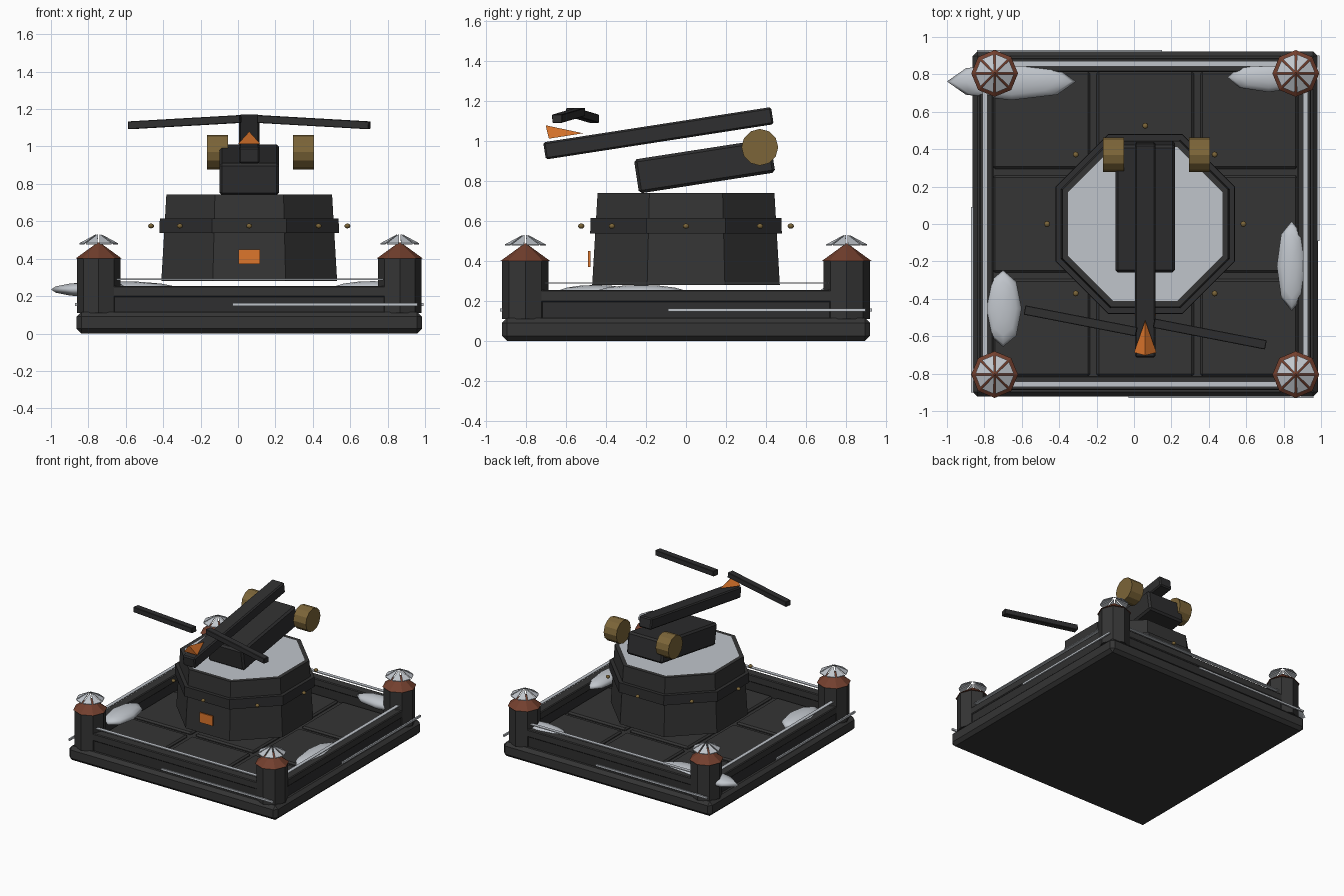
import bpy, bmesh, math
from mathutils import Vector, Matrix

cube = bpy.data.objects.get("Cube")
if cube:
    bpy.data.objects.remove(cube, do_unlink=True)

CX = 0.06  # platform centre in x


def material(name, rgb):
    m = bpy.data.materials.new(name)
    m.use_nodes = True
    m.diffuse_color = (*rgb, 1)
    m.node_tree.nodes["Principled BSDF"].inputs["Base Color"].default_value = (*rgb, 1)
    return m


STONE = material("dark stone", (0.035, 0.035, 0.035))
METAL = material("black metal", (0.028, 0.028, 0.029))
SNOW = material("snow", (0.53, 0.56, 0.6))
ROOF = material("rust roof", (0.17, 0.05, 0.027))
BRASS = material("brass", (0.2, 0.13, 0.04))
ORANGE = material("orange", (0.72, 0.18, 0.025))


def finish(name, bm, *mats):
    bmesh.ops.recalc_face_normals(bm, faces=bm.faces)
    me = bpy.data.meshes.new(name)
    bm.to_mesh(me)
    bm.free()
    for m in mats:
        me.materials.append(m)
    ob = bpy.data.objects.new(name, me)
    bpy.context.collection.objects.link(ob)
    return ob


def box(name, loc, size, mat, rot=(0, 0, 0), bevel=0):
    bm = bmesh.new()
    bmesh.ops.create_cube(bm, size=1)
    bmesh.ops.scale(bm, vec=size, verts=bm.verts)
    if bevel:
        bmesh.ops.bevel(bm, geom=bm.edges[:], offset=bevel, segments=1, affect='EDGES')
    ob = finish(name, bm, mat)
    ob.location, ob.rotation_euler = loc, rot
    return ob


def frustum(name, loc, r1, r2, z0, z1, mat, sides=8, turn=0.0, rot=(0, 0, 0)):
    bm = bmesh.new()
    bmesh.ops.create_cone(bm, cap_ends=True, segments=sides, radius1=r1, radius2=r2, depth=z1 - z0,
                          matrix=Matrix.Translation((0, 0, (z0 + z1) / 2)) @ Matrix.Rotation(turn, 4, 'Z'))
    ob = finish(name, bm, mat)
    ob.location, ob.rotation_euler = loc, rot
    return ob


def blob(name, loc, size, mat, rings):
    bm = bmesh.new()
    bmesh.ops.create_uvsphere(bm, u_segments=8, v_segments=rings, radius=1)
    bmesh.ops.scale(bm, vec=size, verts=bm.verts)
    for f in bm.faces:
        f.smooth = True
    ob = finish(name, bm, mat)
    ob.location = loc
    return ob


# Base slab and nine floor tiles
box("base_slab", (CX, 0, 0.058), (1.845, 1.845, 0.115), STONE, bevel=0.025)
for i in (-1, 0, 1):
    for j in (-1, 0, 1):
        box("floor_tile", (CX + i * 0.555, j * 0.555, 0.12), (0.52, 0.52, 0.03), STONE, bevel=0.012)

# Four walls with caps, snow strips and side rods
for k in range(4):
    a = k * math.pi / 2
    turn = Matrix.Rotation(a, 3, 'Z')

    def side(x, y, z):
        return turn @ Vector((x, y, z)) + Vector((CX, 0, 0))

    box("wall", side(0, -0.85, 0.155), (1.46, 0.06, 0.09), METAL, (0, 0, a))
    box("wall_cap", side(0, -0.85, 0.225), (1.46, 0.075, 0.06), STONE, (0, 0, a), 0.006)
    box("wall_snow", side(0.02, -0.857, 0.29), (1.46, 0.028, 0.006), SNOW, (0, 0, a))
    box("side_rod", side(0.405, -0.925, 0.155), (0.99, 0.012, 0.015), SNOW, (0, 0, a))

# Corner towers with roofs and snow crowns
for sx in (-1, 1):
    for sy in (-1, 1):
        p = Vector((CX + sx * 0.805, sy * 0.805, 0))
        frustum("tower", p, 0.116, 0.116, 0.11, 0.405, STONE)
        frustum("tower_roof", p, 0.125, 0.005, 0.4, 0.487, ROOF)
        bm = bmesh.new()
        for k in range(8):
            rim = []
            for r, z, w in ((0.097, 0.483, 0.034), (0.016, 0.53, 0.002)):
                for s in (-1, 1):
                    v = Matrix.Rotation((k + 0.5) * math.pi / 4, 3, 'Z') @ Vector((r, s * w, z))
                    rim.append(v)
            top = [bm.verts.new(v) for v in rim]
            low = [bm.verts.new(v - Vector((0, 0, 0.006))) for v in rim]
            order = (0, 1, 3, 2)
            bm.faces.new([top[i] for i in order])
            bm.faces.new([low[i] for i in order])
            for n in range(4):
                i, j = order[n], order[(n + 1) % 4]
                bm.faces.new((top[i], top[j], low[j], low[i]))
        finish("snow_crown", bm, SNOW).location = p

# Snow mounds
for loc, size in (((-0.655, 0.762, 0.235), (0.345, 0.1, 0.045)),
                  ((0.72, 0.785, 0.235), (0.22, 0.08, 0.045)),
                  ((0.843, -0.225, 0.235), (0.08, 0.24, 0.045)),
                  ((-0.7, -0.452, 0.235), (0.1, 0.205, 0.045))):
    blob("snow_mound", loc, size, SNOW, 8)

# Octagonal drum with an inset pale deck, band and bolts
FLAT = math.cos(math.pi / 8)
centre = (CX, 0, 0)
drum = frustum("drum", centre, 0.47 / FLAT, 0.443 / FLAT, 0.28, 0.742, STONE, turn=math.pi / 8)
bm = bmesh.new()
bm.from_mesh(drum.data)
deck = max(bm.faces, key=lambda f: f.calc_center_median().z)
bmesh.ops.inset_region(bm, faces=[deck], thickness=0.033)
deck.material_index = 1
bm.to_mesh(drum.data)
bm.free()
drum.data.materials.append(SNOW)
frustum("drum_band", centre, 0.48 / FLAT, 0.478 / FLAT, 0.538, 0.615, METAL, turn=math.pi / 8)
for k in range(8):
    a = k * math.pi / 4
    blob("bolt", (CX + 0.525 * math.cos(a), 0.525 * math.sin(a), 0.575), (0.016, 0.016, 0.013), BRASS, 6)
box("front_hatch", (CX, -0.485, 0.41), (0.114, 0.011, 0.078), ORANGE)

# Tilted housing, long beam and side wheels
TILT = math.radians(8.8)
box("housing", (CX, 0.093, 0.876), (0.32, 0.69, 0.172), METAL, (TILT, 0, 0), 0.014)
box("beam", (CX, -0.138, 1.04), (0.11, 1.155, 0.087), METAL, (TILT, 0, 0), 0.009)
for x in (-0.11, 0.35):
    frustum("side_wheel", (x, 0.37, 0.97), 0.092, 0.092, -0.056, 0.056, BRASS, 12, rot=(0, math.pi / 2, 0))

# Two blades and the nose point
for s in (-1, 1):
    box("blade", (CX + s * 0.345, -0.553 - s * 0.035, 1.13), (0.61, 0.05, 0.042), METAL,
        (0, s * math.radians(3.2), math.radians(-11)), 0.003)
bm = bmesh.new()
tip = [bm.verts.new(v) for v in ((CX - 0.06, -0.687, 1.013), (CX + 0.06, -0.687, 1.013),
                                 (CX, -0.703, 1.08), (CX, -0.515, 1.04))]
for skip in range(4):
    bm.faces.new([v for i, v in enumerate(tip) if i != skip])
finish("nose_point", bm, ORANGE)
